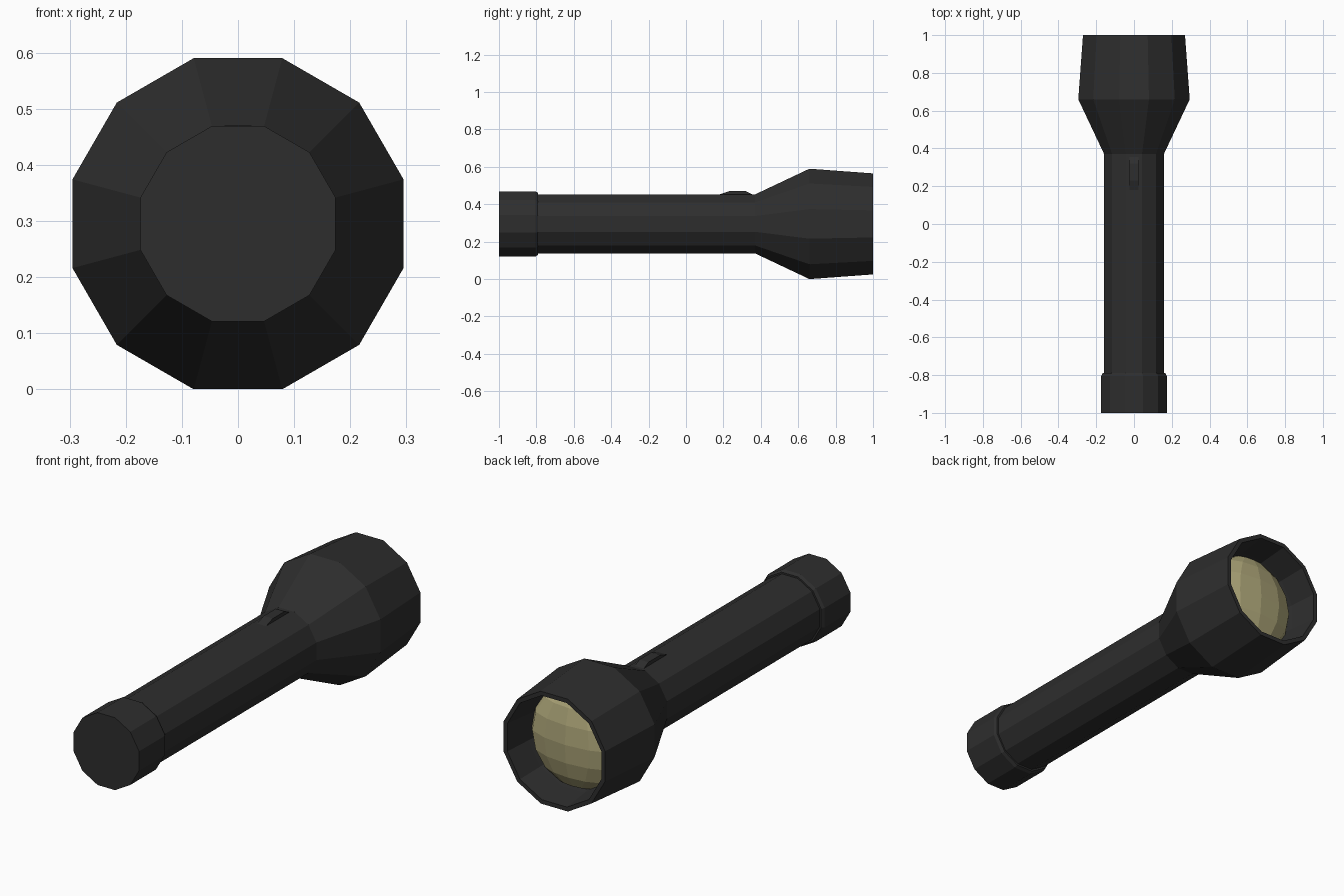
import bpy, bmesh
from math import cos, sin, pi, radians

if "Cube" in bpy.data.objects:
    bpy.data.objects.remove(bpy.data.objects["Cube"], do_unlink=True)

SIDES = 12
AXIS_Z = 0.295


def material(name, rgb):
    m = bpy.data.materials.new(name)
    m.use_nodes = True
    m.diffuse_color = (*rgb, 1)
    m.node_tree.nodes["Principled BSDF"].inputs["Base Color"].default_value = (*rgb, 1)
    return m


def finish(bm, name, mat):
    bmesh.ops.recalc_face_normals(bm, faces=bm.faces)
    mesh = bpy.data.meshes.new(name)
    bm.to_mesh(mesh)
    bm.free()
    mesh.materials.append(mat)
    obj = bpy.data.objects.new(name, mesh)
    bpy.context.collection.objects.link(obj)
    return obj


def turned(name, profile, mat):
    """Closed twelve-sided solid along y; profile is (y, half width across flats)."""
    bm = bmesh.new()
    rings = []
    for y, flat in profile:
        r = flat / cos(pi / SIDES)
        angles = [2 * pi * (i + 0.5) / SIDES for i in range(SIDES)]
        rings.append([bm.verts.new((r * cos(a), y, AXIS_Z + r * sin(a))) for a in angles])
    for a, b in zip(rings, rings[1:]):
        for i in range(SIDES):
            j = (i + 1) % SIDES
            bm.faces.new((a[i], a[j], b[j], b[i]))
    bm.faces.new(rings[0])
    bm.faces.new(rings[-1])
    return finish(bm, name, mat)


black = material("matte black", (0.027, 0.027, 0.027))
glass = material("pale yellow lens", (0.42, 0.38, 0.19))

# Tail cap, barrel and hollow head
turned("tail_cap", [(-1, 0.174), (-0.805, 0.174), (-0.79, 0.166), (-0.79, 0.15)], black)
turned("barrel", [(-0.82, 0.158), (0.38, 0.158)], black)
turned("head", [(0.37, 0.158), (0.66, 0.295), (1, 0.27), (1, 0.25),
                (0.86, 0.235), (0.80, 0.225)], black)

# Domed lens set back inside the head
bm = bmesh.new()
bmesh.ops.create_uvsphere(bm, u_segments=12, v_segments=8, radius=1)
for v in bm.verts:
    v.co = (v.co.x * 0.237, 0.83 + v.co.y * 0.09, AXIS_Z + v.co.z * 0.237)
bmesh.ops.bisect_plane(bm, geom=bm.verts[:] + bm.edges[:] + bm.faces[:],
                       plane_co=(0, 0.815, 0), plane_no=(0, 1, 0), clear_inner=True)
finish(bm, "lens", glass)

# Sliding switch on top of the barrel
bm = bmesh.new()
outline = [(0.17, 0.45), (0.23, 0.47), (0.32, 0.47), (0.36, 0.45)]
side = bm.faces.new([bm.verts.new((-0.024, y, z)) for y, z in outline])
ext = bmesh.ops.extrude_face_region(bm, geom=[side])
for v in ext["geom"]:
    if isinstance(v, bmesh.types.BMVert):
        v.co.x = 0.024
finish(bm, "switch", black)
